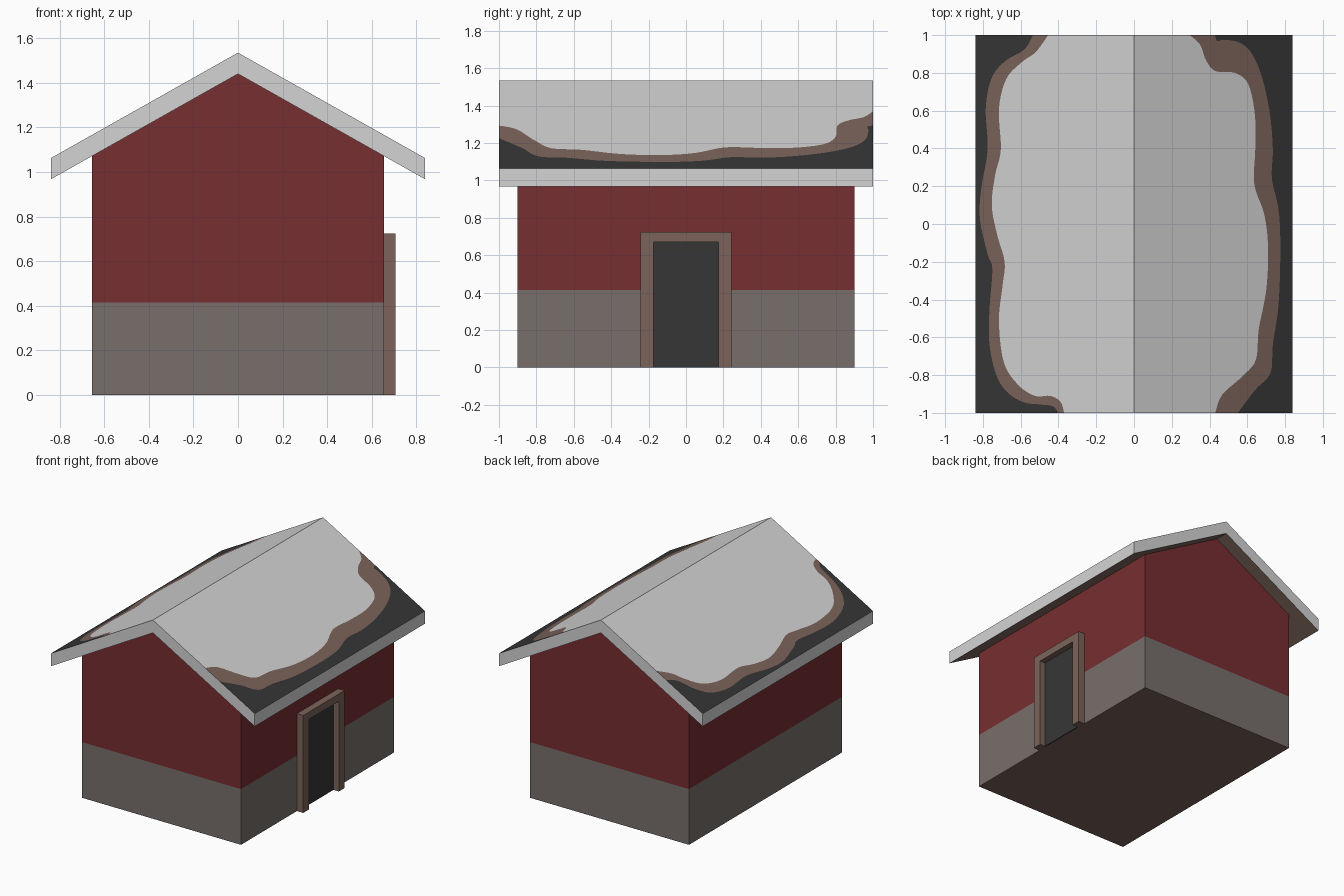
import bpy, bmesh
from mathutils import Vector

if "Cube" in bpy.data.objects:
    bpy.data.objects.remove(bpy.data.objects["Cube"])


def material(name, rgb):
    lin = [((c / 255 + 0.055) / 1.055) ** 2.4 for c in rgb]
    m = bpy.data.materials.new(name)
    m.diffuse_color = (*lin, 1)
    m.use_nodes = True
    m.node_tree.nodes["Principled BSDF"].inputs["Base Color"].default_value = m.diffuse_color
    return m


SNOW = material("snow", (212, 212, 212))
RED = material("red_boards", (119, 46, 48))
STONE = material("stone_grey", (119, 111, 107))
BROWN = material("brown_wood", (124, 100, 91))
DARK = material("dark_slate", (54, 54, 54))


def finish(bm, name, mats):
    me = bpy.data.meshes.new(name)
    bm.to_mesh(me)
    bm.free()
    for m in mats:
        me.materials.append(m)
    ob = bpy.data.objects.new(name, me)
    bpy.context.collection.objects.link(ob)
    return ob


def extruded(name, profile, depth, mats):
    """Extrude a planar profile along a vector; returns the bmesh."""
    bm = bmesh.new()
    f = bm.faces.new([bm.verts.new(p) for p in profile])
    ext = bmesh.ops.extrude_face_region(bm, geom=[f], use_keep_orig=True)
    bmesh.ops.translate(bm, vec=depth,
                        verts=[v for v in ext["geom"] if isinstance(v, bmesh.types.BMVert)])
    bmesh.ops.recalc_face_normals(bm, faces=bm.faces)
    return bm


def smooth_curve(pts, steps=5):
    """Catmull-Rom curve through 2D points, kept inside the gable ends."""
    p = [Vector(q) for q in [pts[0], *pts, pts[-1]]]
    out = []
    for a, b, c, d in zip(p, p[1:], p[2:], p[3:]):
        for i in range(steps):
            t = i / steps
            q = 0.5 * (2 * b + (c - a) * t + (2 * a - 5 * b + 4 * c - d) * t * t
                       + (3 * b - a - 3 * c + d) * t ** 3)
            out.append((q.x, max(-1, min(1, q.y))))
    return out + [tuple(pts[-1])]


# House walls: gabled prism, cut at the top of the stone base
W, L = 0.655, 0.9
bm = extruded("walls", [(-W, -L, 0), (W, -L, 0), (W, -L, 1.071), (0, -L, 1.44), (-W, -L, 1.071)],
              (0, 2 * L, 0), None)
bmesh.ops.bisect_plane(bm, geom=bm.verts[:] + bm.edges[:] + bm.faces[:],
                       plane_co=(0, 0, 0.414), plane_no=(0, 0, 1))
for f in bm.faces:
    z = f.calc_center_median().z
    f.material_index = 2 if z < 0.01 else (0 if z > 0.414 else 1)
finish(bm, "walls", [RED, STONE, BROWN])

# Roof: two slopes, each with a snow field, a brown rim and a dark outer area
RIDGE, EAVE_X, EAVE_Z, THICK = 1.535, 0.838, 1.063, 0.095
SLOPE = (RIDGE - EAVE_Z) / EAVE_X
right_inner = [(.43, -1), (.466, -.905), (.57, -.81), (.645, -.72), (.66, -.56), (.70, -.35),
               (.71, -.13), (.69, .05), (.637, .21), (.642, .395), (.64, .58), (.605, .74),
               (.535, .80), (.43, .81), (.38, .87), (.35, .95), (.295, 1)]
right_outer = [(.55, -1), (.64, -.88), (.722, -.79), (.735, -.64), (.765, -.43), (.775, -.13),
               (.765, .08), (.73, .24), (.735, .395), (.72, .58), (.68, .77), (.625, .90),
               (.56, .96), (.48, .975), (.44, .97), (.43, 1)]
left_inner = [(.37, -1), (.39, -.94), (.445, -.91), (.525, -.91), (.615, -.85), (.69, -.73),
              (.715, -.51), (.695, -.32), (.685, -.20), (.725, -.055), (.753, .10), (.735, .26),
              (.705, .395), (.715, .61), (.675, .77), (.59, .86), (.52, .91), (.455, 1)]
left_outer = [(.40, -1), (.43, -.965), (.50, -.955), (.58, -.945), (.66, -.90), (.725, -.81),
              (.765, -.64), (.765, -.45), (.75, -.24), (.775, -.16), (.815, .02), (.81, .18),
              (.775, .395), (.785, .61), (.755, .77), (.685, .86), (.58, .925), (.535, 1)]

bm = bmesh.new()


def roof_face(side, pts, out, mat, drop=(0,)):
    """Face from (distance from ridge, y, drop) points, turned to face outwards."""
    vs = [bm.verts.new((side * x, y, RIDGE - SLOPE * x - d)) for x, y, d in pts]
    f = bm.faces.new(vs)
    f.normal_update()
    if f.normal.dot(Vector(out)) < 0:
        f.normal_flip()
    f.material_index = mat


for side, inner, outer in ((1, right_inner, right_outer), (-1, left_inner, left_outer)):
    a, b = smooth_curve(inner), smooth_curve(outer)
    E, T = EAVE_X, THICK
    areas = ([(0, -1)] + a + [(0, 1)], a + b[::-1], b + [(E, 1), (E, -1)])
    for mat, area in enumerate(areas):
        roof_face(side, [(x, y, 0) for x, y in area], (0, 0, 1), mat)
    # eave board, underside and gable boards
    roof_face(side, [(E, -1, 0), (E, 1, 0), (E, 1, T), (E, -1, T)], (side, 0, 0), 0)
    roof_face(side, [(0, -1, T), (0, 1, T), (E, 1, T), (E, -1, T)], (0, 0, -1), 1)
    for y in (-1, 1):
        roof_face(side, [(0, y, 0), (E, y, 0), (E, y, T), (0, y, T)], (0, y, 0), 0)
bmesh.ops.remove_doubles(bm, verts=bm.verts, dist=1e-5)
finish(bm, "roof", [SNOW, BROWN, DARK])

# Door frame: an upside-down U on the right wall
frame = [(-.243, 0), (-.243, .725), (.243, .725), (.243, 0),
         (.175, 0), (.175, .67), (-.175, .67), (-.175, 0)]
bm = extruded("door_frame", [(0.65, y, z) for y, z in frame], (0.057, 0, 0), None)
finish(bm, "door_frame", [BROWN])

# Door: thin dark panel inside the frame
door = [(-.175, 0), (.175, 0), (.175, .67), (-.175, .67)]
bm = extruded("door", [(0.654, y, z) for y, z in door], (0.009, 0, 0), None)
finish(bm, "door", [DARK])
